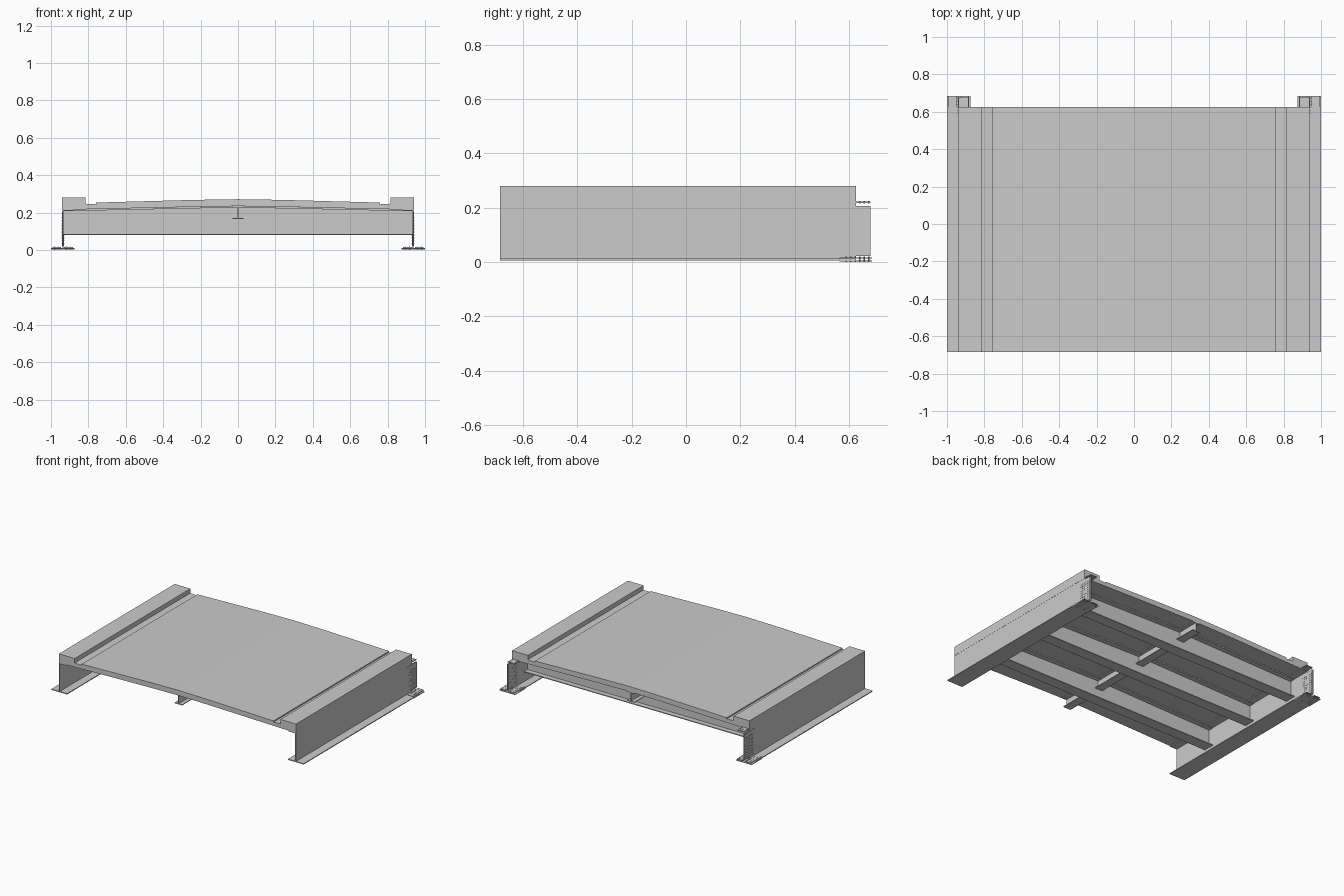
import bpy, bmesh
from mathutils import Matrix, Vector

if "Cube" in bpy.data.objects:
    bpy.data.objects.remove(bpy.data.objects["Cube"])

Y0, Y1 = -0.685, 0.625          # span of deck and girders
PLATE_Y0, PLATE_Y1 = 0.565, 0.685  # splice plates project past the back end


def finish(name, bm):
    bmesh.ops.recalc_face_normals(bm, faces=bm.faces)
    me = bpy.data.meshes.new(name)
    bm.to_mesh(me)
    bm.free()
    ob = bpy.data.objects.new(name, me)
    bpy.context.collection.objects.link(ob)
    return ob


def add_box(bm, x0, x1, y0, y1, z0, z1):
    m = Matrix.Translation(((x0 + x1) / 2, (y0 + y1) / 2, (z0 + z1) / 2)) \
        @ Matrix.Diagonal((abs(x1 - x0), y1 - y0, z1 - z0, 1))
    bmesh.ops.create_cube(bm, size=1, matrix=m)


def add_profile(bm, pts, y0, y1):
    """Extrude an xz outline along y."""
    f = bm.faces.new([bm.verts.new((x, y0, z)) for x, z in pts])
    r = bmesh.ops.extrude_face_region(bm, geom=[f])
    vs = [v for v in r["geom"] if isinstance(v, bmesh.types.BMVert)]
    bmesh.ops.translate(bm, vec=(0, y1 - y0, 0), verts=vs)


def add_bolt(bm, pos, axis, length, r=0.0025):
    rot = Vector((0, 0, 1)).rotation_difference(Vector(axis)).to_matrix().to_4x4()
    bmesh.ops.create_cone(bm, cap_ends=True, segments=6, radius1=r, radius2=r,
                          depth=length, matrix=Matrix.Translation(pos) @ rot)


def mirrored(half):
    """Complete a left-to-right outline from its right half."""
    return [(-x, z) for x, z in reversed(half) if x > 0] + half


# Crowned deck slab with gutters and raised curbs
bm = bmesh.new()
top = mirrored([(0, 0.272), (0.25, 0.268), (0.76, 0.254), (0.76, 0.245),
                (0.815, 0.248), (0.815, 0.28), (0.94, 0.28)])
bottom = mirrored([(0, 0.235), (0.25, 0.231), (0.87, 0.217), (0.94, 0.215)])
add_profile(bm, top + bottom[::-1], Y0, Y1)
finish("deck_slab", bm)

# Three deep cross beams whose tops follow the crown
for i, y in enumerate((0.46, 0.05, -0.36)):
    bm = bmesh.new()
    add_profile(bm, [(-0.935, 0.08), (0.935, 0.08), (0.935, 0.214),
                     (0, 0.234), (-0.935, 0.214)], y - 0.004, y + 0.004)
    add_box(bm, -0.934, 0.934, y - 0.04, y + 0.04, 0.08, 0.086)
    add_profile(bm, [(-0.934, 0.208), (0, 0.228), (0.934, 0.208),
                     (0.934, 0.216), (0, 0.236), (-0.934, 0.216)],
                y - 0.04, y + 0.04)
    finish(f"cross_beam_{i + 1}", bm)

# Central stringer under the slab
bm = bmesh.new()
add_box(bm, -0.003, 0.003, Y0 + 0.01, Y1, 0.17, 0.236)
add_box(bm, -0.03, 0.03, Y0 + 0.01, Y1, 0.166, 0.171)
add_box(bm, -0.03, 0.03, Y0 + 0.01, Y1, 0.229, 0.236)
finish("stringer", bm)

for s, side in ((-1, "left"), (1, "right")):
    # Main edge girder
    bm = bmesh.new()
    add_box(bm, s * 0.933, s * 0.939, Y0, Y1, 0.01, 0.216)
    add_box(bm, s * 0.875, s * 1.0, Y0, Y1, 0.006, 0.012)
    add_box(bm, s * 0.88, s * 0.939, Y0, Y1, 0.211, 0.218)
    finish(f"{side}_girder", bm)

    # Splice plates at the back end
    bm = bmesh.new()
    for x in (0.931, 0.9385):
        add_box(bm, s * x, s * (x + 0.003), PLATE_Y0, 0.68, 0.022, 0.205)
    add_box(bm, s * 0.875, s * 1.0, PLATE_Y0, PLATE_Y1, 0.002, 0.006)
    for x0, x1 in ((0.882, 0.929), (0.946, 0.993)):
        add_box(bm, s * x0, s * x1, PLATE_Y0, PLATE_Y1, 0.012, 0.016)
    add_box(bm, s * 0.884, s * 0.937, PLATE_Y0, 0.68, 0.217, 0.222)
    finish(f"{side}_splice_plates", bm)

    # Bolts through web, bottom flange and top plate
    bm = bmesh.new()
    for c in range(6):
        y = 0.59 + c * 0.0165
        for r in range(10):
            add_bolt(bm, (s * 0.9363, y, 0.034 + r * 0.0157), (1, 0, 0), 0.015)
        for x in (0.894, 0.917, 0.958, 0.981):
            add_bolt(bm, (s * x, y, 0.0095), (0, 0, 1), 0.019)
        if y > Y1:
            for x in (0.892, 0.91, 0.929):
                add_bolt(bm, (s * x, y, 0.2195), (0, 0, 1), 0.01)
    finish(f"{side}_splice_bolts", bm)
